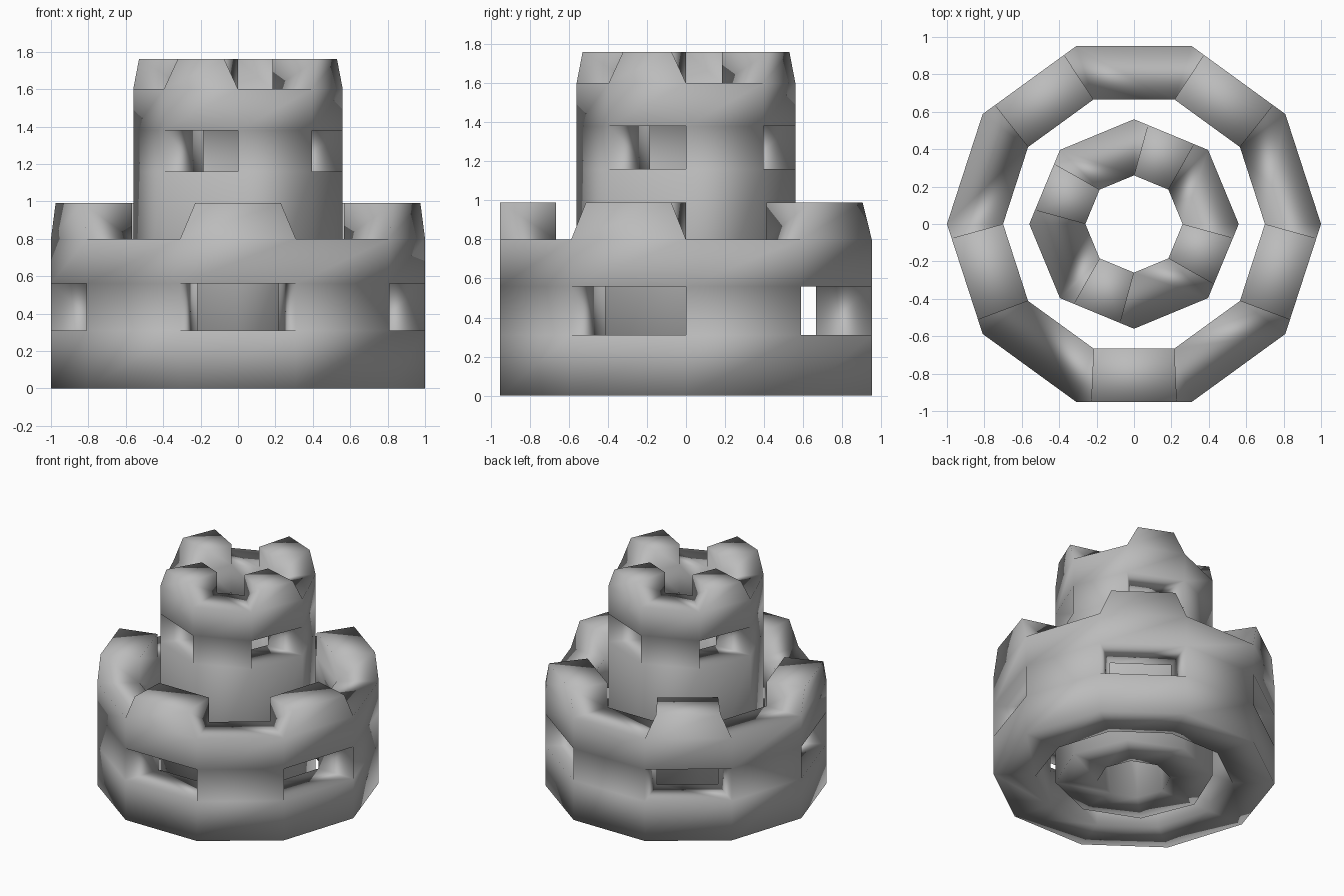
import bpy
import bmesh
from math import cos, sin, tau
from mathutils import Vector

cube = bpy.data.objects.get("Cube")
if cube:
    bpy.data.objects.remove(cube, do_unlink=True)

# Single stone colour
stone = bpy.data.materials.new("grey stone")
stone.use_nodes = True
grey = (0.5, 0.5, 0.5, 1.0)
stone.diffuse_color = grey
stone.node_tree.nodes["Principled BSDF"].inputs["Base Color"].default_value = grey

MERLON_TAPER = 0.08


def ring_wall(name, sides, outer, inner, levels):
    """Hollow polygonal wall; odd bays have a window and carry a merlon."""
    bm = bmesh.new()
    top = len(levels) - 1

    def filled(bay, row):
        odd = bay % 2 == 1
        if row in (0, 2):          # solid courses
            return True
        if row == 1:               # window course
            return not odd
        return row == 3 and odd    # merlons

    def corner(i, radius):
        a = tau * i / sides
        return Vector((radius * cos(a), radius * sin(a), 0))

    # Shared corner points, with the merlon tops drawn in along the wall
    points = {}
    for i in range(sides):
        for level, z in enumerate(levels):
            for side, radius in enumerate((inner, outer)):
                p = corner(i, radius)
                if level == top and side == 1:
                    mate = corner(i + 1 if i % 2 else i - 1, radius)
                    p += (mate - p).normalized() * MERLON_TAPER
                p.z = z
                points[i, level, side] = bm.verts.new(p)

    def face(*keys):
        bm.faces.new([points[i % sides, level, s] for i, level, s in keys])

    # Skin every filled cell wherever its neighbour is empty
    for b in range(sides):
        for r in range(top):
            if not filled(b, r):
                continue
            for s in (0, 1):
                face((b, r, s), (b + 1, r, s), (b + 1, r + 1, s), (b, r + 1, s))
            for neighbour, level in ((r - 1, r), (r + 1, r + 1)):
                if not filled(b, neighbour):
                    face((b, level, 0), (b + 1, level, 0), (b + 1, level, 1), (b, level, 1))
            for neighbour, i in ((b - 1, b), (b + 1, b + 1)):
                if not filled(neighbour % sides, r):
                    face((i, r, 0), (i, r, 1), (i, r + 1, 1), (i, r + 1, 0))

    # Remove unused top points and smooth the whole skin
    bmesh.ops.delete(bm, geom=[v for v in bm.verts if not v.link_faces], context="VERTS")
    bmesh.ops.recalc_face_normals(bm, faces=bm.faces)
    for f in bm.faces:
        f.smooth = True
    mesh = bpy.data.meshes.new(name)
    bm.to_mesh(mesh)
    bm.free()
    mesh.materials.append(stone)
    obj = bpy.data.objects.new(name, mesh)
    bpy.context.collection.objects.link(obj)
    return obj


# Low outer wall and tall inner keep
ring_wall("outer_wall", 10, 1.0, 0.7, (0, 0.31, 0.56, 0.8, 0.99))
ring_wall("inner_keep", 8, 0.56, 0.26, (0, 1.16, 1.38, 1.6, 1.76))
